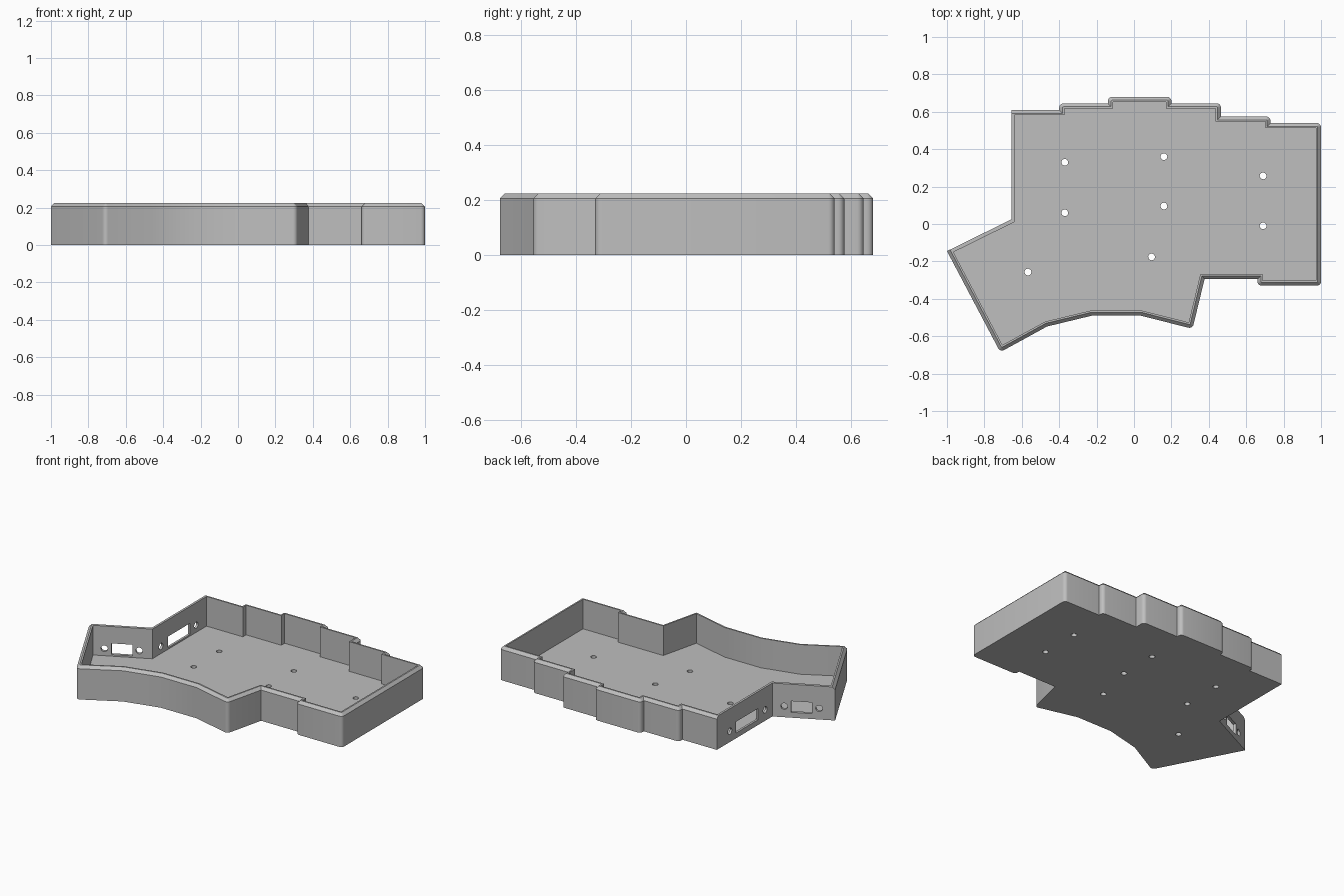
import bpy, bmesh, math
from mathutils import Vector, Matrix

if "Cube" in bpy.data.objects:
    bpy.data.objects.remove(bpy.data.objects["Cube"])

HEIGHT, CHAMFER_Z, FLOOR = 0.223, 0.205, 0.025
WALL, CHAMFER, RADIUS, STEPS = 0.028, 0.018, 0.023, 5

# Outer outline, clockwise from the back left corner
outline = [Vector(p) for p in [
    (-0.655, 0.61), (-0.40, 0.61), (-0.40, 0.645), (-0.14, 0.645), (-0.14, 0.68),
    (0.20, 0.68), (0.20, 0.645), (0.465, 0.645), (0.465, 0.575), (0.73, 0.575),
    (0.73, 0.54), (1.0, 0.54), (1.0, -0.33), (0.66, -0.33), (0.66, -0.295),
    (0.377, -0.295), (0.313, -0.56), (0.035, -0.49), (-0.225, -0.49),
    (-0.465, -0.548), (-0.715, -0.685), (-1.0, -0.145), (-0.655, 0.025)]]
count = len(outline)
thin = {count - 2: 0.02, count - 1: 0.015}    # connector walls: thin, no chamfer


def inward(i):
    d = (outline[(i + 1) % count] - outline[i % count]).normalized()
    return Vector((d.y, -d.x))


def offset_corner(i, d1, d2):
    n1, n2 = inward(i - 1), inward(i)
    det = n1.x * n2.y - n1.y * n2.x
    return outline[i] + Vector((d1 * n2.y - d2 * n1.y, n1.x * d2 - n2.x * d1)) / det


def ring(depth, thin_scale):
    """Outline moved inward, with rounded outer corners."""
    pts = []
    for i in range(count):
        before, after = (i - 1) % count, i
        n1, n2 = inward(before), inward(after)
        convex = n1.x * n2.y - n1.y * n2.x < -0.3
        d1 = thin[before] * thin_scale if before in thin else depth
        d2 = thin[after] * thin_scale if after in thin else depth
        if convex and before not in thin and after not in thin:
            if depth < RADIUS:
                c = offset_corner(i, RADIUS, RADIUS)
                for k in range(STEPS + 1):
                    n = n1.slerp(n2, k / STEPS)
                    pts.append(c - n * (RADIUS - depth))
            else:
                pts += [offset_corner(i, d1, d2)] * (STEPS + 1)
        else:
            pts.append(offset_corner(i, d1, d2))
    return pts


# Tray: floor, walls and chamfered rim
bm = bmesh.new()
levels = [(ring(0, 0), 0), (ring(0, 0), CHAMFER_Z), (ring(CHAMFER, 0), HEIGHT),
          (ring(WALL, 1), HEIGHT), (ring(WALL, 1), FLOOR)]
loops = [[bm.verts.new((p.x, p.y, z)) for p in pts] for pts, z in levels]
for a, b in zip(loops, loops[1:]):
    for j in range(len(a)):
        k = (j + 1) % len(a)
        bm.faces.new((a[j], a[k], b[k], b[j]))
bm.faces.new(loops[0])
bm.faces.new(loops[-1])
bmesh.ops.remove_doubles(bm, verts=bm.verts, dist=1e-5)
bmesh.ops.recalc_face_normals(bm, faces=bm.faces)
mesh = bpy.data.meshes.new("tray_case")
bm.to_mesh(mesh)
bm.free()
tray = bpy.data.objects.new("tray_case", mesh)
bpy.context.collection.objects.link(tray)

# Cutters: floor screw holes, plus a slot and two holes per connector wall
cut = bmesh.new()


def hole(matrix, radius, depth):
    bmesh.ops.create_cone(cut, cap_ends=True, segments=20, radius1=radius,
                          radius2=radius, depth=depth, matrix=matrix)


for x, y in [(-0.37, 0.33), (0.16, 0.36), (0.69, 0.257), (-0.37, 0.06),
             (0.16, 0.096), (0.69, -0.01), (0.094, -0.176), (-0.567, -0.257)]:
    hole(Matrix.Translation((x, y, 0.01)), 0.018, 0.1)

for edge, holes, slot in [(count - 2, (0.254, 0.81), (0.365, 0.70)),
                          (count - 1, (0.13, 0.765), (0.255, 0.655))]:
    a, b = outline[edge], outline[(edge + 1) % count]
    turn = Matrix.Rotation(math.atan2(b.y - a.y, b.x - a.x), 4, 'Z')
    for f in holes:
        p = a.lerp(b, f)
        hole(Matrix.Translation((p.x, p.y, 0.073)) @ turn
             @ Matrix.Rotation(math.pi / 2, 4, 'X'), 0.021, 0.08)
    p = a.lerp(b, sum(slot) / 2)
    size = Matrix.Diagonal(((slot[1] - slot[0]) * (b - a).length, 0.08, 0.075, 1))
    bmesh.ops.create_cube(cut, size=1, matrix=Matrix.Translation((p.x, p.y, 0.073)) @ turn @ size)

cut_mesh = bpy.data.meshes.new("hole_cutter")
cut.to_mesh(cut_mesh)
cut.free()
cutter = bpy.data.objects.new("hole_cutter", cut_mesh)
cutter.hide_render = True
bpy.context.collection.objects.link(cutter)

bpy.context.view_layer.objects.active = tray
tray.select_set(True)
mod = tray.modifiers.new("holes", 'BOOLEAN')
mod.operation, mod.solver, mod.object = 'DIFFERENCE', 'EXACT', cutter
bpy.ops.object.modifier_apply(modifier="holes")
bpy.data.objects.remove(cutter)

# Single grey finish
grey = bpy.data.materials.new("grey_plastic")
grey.diffuse_color = (0.52, 0.52, 0.52, 1)
grey.use_nodes = True
grey.node_tree.nodes["Principled BSDF"].inputs["Base Color"].default_value = grey.diffuse_color
tray.data.materials.clear()
tray.data.materials.append(grey)
bpy.ops.object.shade_smooth_by_angle(angle=math.radians(30))
